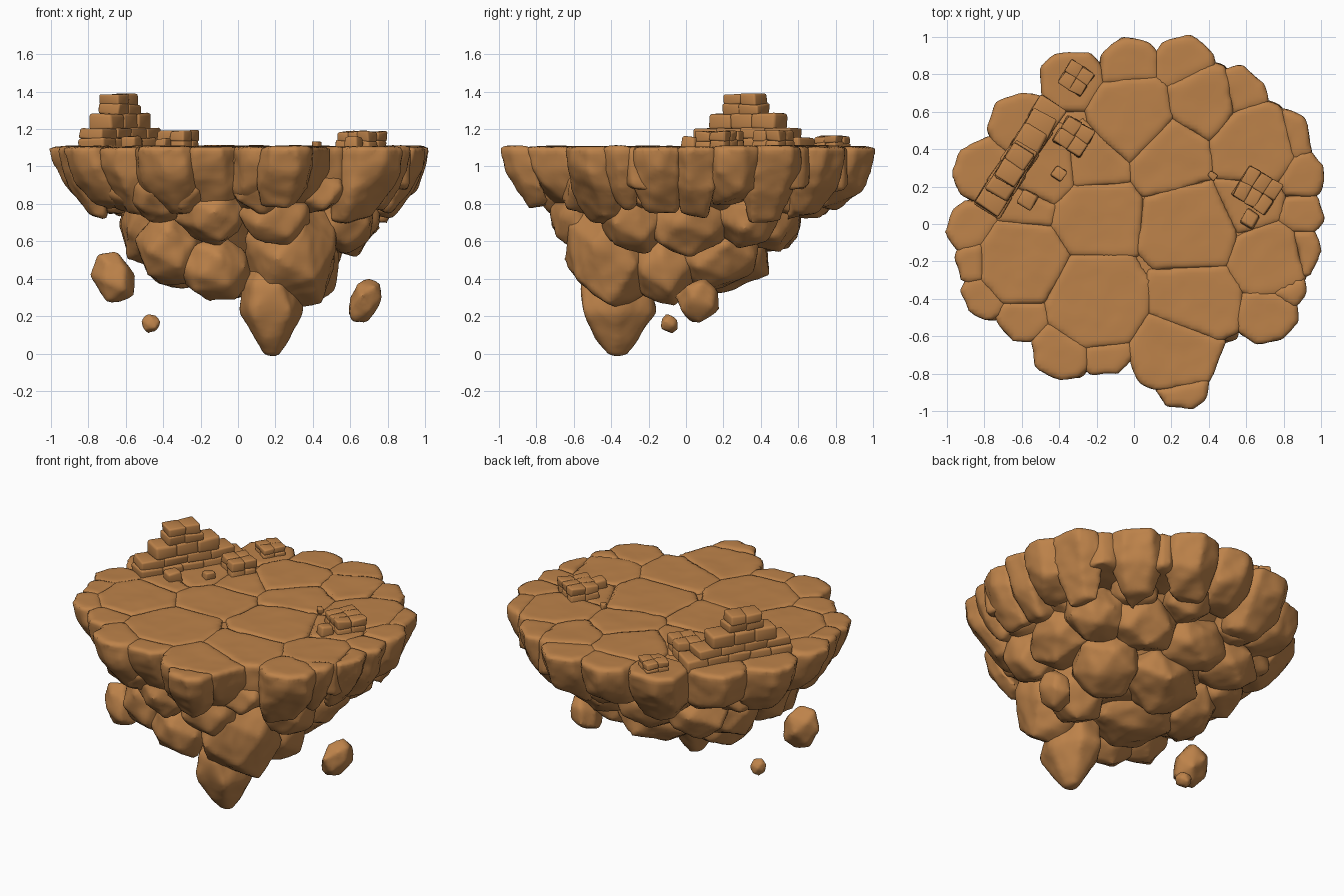
import bpy, bmesh, math, random
from mathutils import Vector, Matrix, noise

if "Cube" in bpy.data.objects:
    bpy.data.objects.remove(bpy.data.objects["Cube"])

random.seed(7)
TOP = 1.108
mat = bpy.data.materials.new("sandy brown rock")
mat.diffuse_color = (0.51, 0.225, 0.068, 1)
mat.use_nodes = True
mat.node_tree.nodes["Principled BSDF"].inputs["Base Color"].default_value = mat.diffuse_color


def add_object(name, bm):
    me = bpy.data.meshes.new(name)
    bm.to_mesh(me)
    bm.free()
    ob = bpy.data.objects.new(name, me)
    bpy.context.collection.objects.link(ob)
    me.materials.append(mat)
    return ob


def rock(name, points, voxel=0.021, rough=0.014, soft=2):
    """Convex boulder through points, softened and dented."""
    bm = bmesh.new()
    for p in points:
        bm.verts.new(p)
    bmesh.ops.convex_hull(bm, input=bm.verts)
    bmesh.ops.delete(bm, geom=[v for v in bm.verts if not v.link_faces], context='VERTS')
    ob = add_object(name, bm)
    m = ob.modifiers.new("remesh", 'REMESH')
    m.mode = 'VOXEL'
    m.voxel_size = voxel
    s = ob.modifiers.new("soften", 'SMOOTH')
    s.factor = 0.5
    s.iterations = soft
    deps = bpy.context.evaluated_depsgraph_get()
    me = bpy.data.meshes.new_from_object(ob.evaluated_get(deps))
    ob.modifiers.clear()
    ob.data = me
    normals = [v.normal.copy() for v in me.vertices]
    for v, n in zip(me.vertices, normals):
        amt = rough * (.3 if n.z > .8 and v.co.z > 1.05 else 1)
        v.co += n * amt * (noise.noise(v.co * 6) + .4 * noise.noise(v.co * 15))
    me.polygons.foreach_set("use_smooth", [True] * len(me.polygons))
    if not me.materials:
        me.materials.append(mat)
    return ob


def lump(name, c, r, n=18, **kw):
    """Irregular ellipsoid boulder."""
    pts = []
    turn = random.random() * 6.28
    for i in range(n):
        z = 1 - 2 * (i + 0.5) / n
        a = i * 2.39996 + turn
        q = math.sqrt(1 - z * z)
        k = random.uniform(0.93, 1.15)
        pts.append((c[0] + r[0] * k * q * math.cos(a),
                    c[1] + r[1] * k * q * math.sin(a), c[2] + r[2] * k * z))
    return rock(name, pts, **kw)


def cell(i, seeds):
    """Footprint of a top stone: rough disc cut halfway to each neighbour."""
    x, y, r = seeds[i]
    t = random.random()
    poly = []
    for k in range(8):
        a = (k + t + random.uniform(-.2, .2)) * math.tau / 8
        rr = r * random.uniform(1.0, 1.08)
        poly.append(Vector((x + rr * math.cos(a), y + rr * math.sin(a))))
    for j, (u, v, s) in enumerate(seeds):
        if j == i:
            continue
        a, b = Vector((x, y)), Vector((u, v))
        f = lambda p: (p - a).length_squared - r * r - (p - b).length_squared + s * s
        out = []
        for k, p in enumerate(poly):
            q = poly[(k + 1) % len(poly)]
            fp, fq = f(p), f(q)
            if fp <= 0:
                out.append(p)
            if fp * fq < 0:
                out.append(p.lerp(q, fp / (fp - fq)))
        poly = out
    return poly


# Flat top: rim boulders, then inner paving stones (x, y, radius)
rim = [(-.02, .83, .165), (.26, .83, .17), (.54, .66, .175), (.78, .44, .17),
       (.85, .26, .155), (.85, .05, .15), (.83, -.14, .165), (.78, -.34, .13),
       (.71, -.47, .16), (.22, -.66, .25), (.26, -.86, .135),
       (-.17, -.65, .16), (-.37, -.66, .17), (-.58, -.47, .155), (-.78, -.37, .13),
       (-.81, -.2, .135), (-.86, -.02, .14), (-.79, .28, .17), (-.6, .52, .175),
       (-.33, .76, .17)]
inner = [(0, .55, .27), (.2, .36, .27), (.36, .62, .24), (.62, .4, .27), (.3, -.02, .3),
         (-.2, .04, .28), (-.22, .32, .25), (-.45, .3, .25), (-.58, -.2, .27),
         (-.2, -.4, .3), (.32, -.4, .27), (.7, -.17, .24), (.6, .12, .24), (-.55, .08, .2)]
seeds = rim + inner
for i, (x, y, r) in enumerate(seeds):
    poly = cell(i, seeds)
    if len(poly) < 3:
        continue
    c = sum(poly, Vector((0, 0))) / len(poly)
    is_rim = i < len(rim)
    inward = -c.normalized()
    low = random.uniform(.72, .82) if is_rim else .9
    top = TOP + random.uniform(-.005, .004)
    # ring: height, growth outward, scale, shift toward the middle
    rings = [(top, .012, 1, 0), (1.0, .02, 1, .025), (.9, .02, .97, .065),
             (low, .01, .66, .14)] if is_rim else [(top, .013, 1, 0), (low, .013, 1, 0)]
    pts = []
    for z, g, s, d in rings:
        for p in poly:
            e = p - c
            q = c + e * s + e.normalized() * g + inward * d
            pts.append((q.x, q.y, z + (random.uniform(-.035, .035) if z < 1.05 else 0)))
    rock("rim_boulder" if is_rim else "top_stone", pts)

# Hidden core fills the gaps
core = []
for z, r in ((1.09, .78), (.85, .62), (.65, .45), (.42, .25)):
    core += [(r * math.cos(k * .524), r * math.sin(k * .524), z) for k in range(12)]
rock("island_core", core, voxel=.05, rough=.004)

# Underside boulders: centre, radii
under = [((.29, -.4, .56), (.25, .24, .32)), ((-.12, -.42, .45), (.2, .17, .18)),
         ((-.13, -.55, .75), (.19, .15, .17)), ((-.36, -.38, .58), (.19, .19, .22)),
         ((-.4, -.52, .84), (.19, .17, .15)), ((-.47, -.13, .68), (.17, .23, .22)),
         ((-.46, .2, .68), (.18, .22, .2)), ((-.33, .08, .52), (.19, .23, .19)),
         ((-.35, .4, .71), (.22, .18, .18)), ((-.05, .46, .71), (.24, .17, .18)),
         ((.3, .44, .72), (.24, .18, .18)), ((.55, .32, .74), (.2, .2, .18)),
         ((.57, .02, .7), (.2, .25, .19)), ((.55, -.27, .74), (.19, .2, .2)),
         ((.36, .16, .54), (.21, .25, .21)), ((.02, .24, .53), (.26, .22, .2)),
         ((-.05, -.08, .5), (.28, .28, .22)), ((.36, -.12, .48), (.2, .2, .23)),
         ((.2, -.6, .74), (.2, .13, .17))]
for c, r in under:
    lump("underside_boulder", c, r)
# Ring of boulders tucked beneath the rim
for k in range(11):
    a = (k + .5 + random.uniform(-.15, .15)) * math.tau / 11
    lump("under_rim_boulder", (.66 * math.cos(a), .66 * math.sin(a), random.uniform(.85, .89)),
         (.17, .17, .14), n=14)

# Pointed lowest boulder
spike = []
for z, r in ((-.012, .045), (.08, .1), (.22, .185), (.38, .17), (.5, .09)):
    for k in range(6):
        a = (k + random.uniform(-.25, .25)) * math.tau / 6
        spike.append((.18 + r * .95 * math.cos(a), -.37 + r * 1.2 * math.sin(a), z))
rock("bottom_spike", spike, rough=.01)


# Floating fragments
def fragment(c, r, tilt, v):
    ob = lump("floating_fragment", (0, 0, 0), r, n=16, voxel=v, rough=.01, soft=3)
    ob.data.transform(Matrix.Translation(c) @ Matrix.Rotation(tilt, 4, 'Y'))


fragment((-.67, -.26, .41), (.11, .11, .155), -.35, .018)
fragment((.675, .07, .29), (.085, .12, .14), .5, .018)
fragment((-.47, -.09, .16), (.052, .052, .052), 0, .01)

# Ruined masonry, all turned to the same angle
U, V = Vector((.53, .85, 0)).normalized(), Vector((.85, -.53, 0)).normalized()
ANG = math.atan2(U.y, U.x)


def brick(name, c, size):
    bm = bmesh.new()
    bmesh.ops.create_cube(bm, size=1)
    for v in bm.verts:
        v.co = Vector([v.co[k] * size[k] for k in range(3)])
        v.co += Vector([random.uniform(-.007, .007) for _ in range(3)])
    bmesh.ops.bevel(bm, geom=bm.edges[:], offset=min(size) * .2, segments=3,
                    profile=.5, affect='EDGES')
    bm.transform(Matrix.Translation(c) @ Matrix.Rotation(ANG + random.uniform(-.05, .05), 4, 'Z'))
    for f in bm.faces:
        f.smooth = True
    return add_object(name, bm)


def masonry(name, x, y, a0, a1, w, z0, z1, nu, nv):
    """One course of nu by nv bricks along the wall direction."""
    du, dv = (a1 - a0) / nu, w / nv
    for i in range(nu):
        for j in range(nv):
            c = Vector((x, y, (z0 + z1) / 2)) + U * (a0 + du * (i + .5)) + V * (dv * (j + .5) - w / 2)
            brick(name, c, (du * 1.06, dv * 1.06, (z1 - z0) * 1.1))


for a0, a1, w, z0, z1, n in ((-.34, .34, .15, 1.08, 1.15, 5), (-.33, .26, .14, 1.15, 1.2, 4),
                             (-.24, .17, .13, 1.2, 1.28, 3), (-.16, .06, .12, 1.28, 1.33, 2),
                             (-.15, .05, .12, 1.33, 1.385, 2)):
    masonry("ruined_wall", -.61, .36, a0, a1, w, z0, z1, n, 1)

# Fallen blocks: x, y, length, width, top, bricks each way
for x, y, l, w, z, nu, nv in ((-.32, .47, .16, .17, 1.19, 2, 2), (-.31, .78, .14, .14, 1.16, 2, 2),
                              (.66, .18, .18, .21, 1.185, 2, 3)):
    mid = (1.09 + z) / 2
    masonry("fallen_block", x, y, -l / 2, l / 2, w, 1.08, mid, nu, nv)
    masonry("fallen_block", x, y, -l / 2, l / 2, w * .95, mid, z, nu, nv)
for x, y, s in ((-.57, .13, .09), (-.4, .27, .065), (.62, .03, .085), (.42, .26, .04)):
    brick("loose_stone", Vector((x, y, TOP + s * .2)), (s, s, s * .8))
